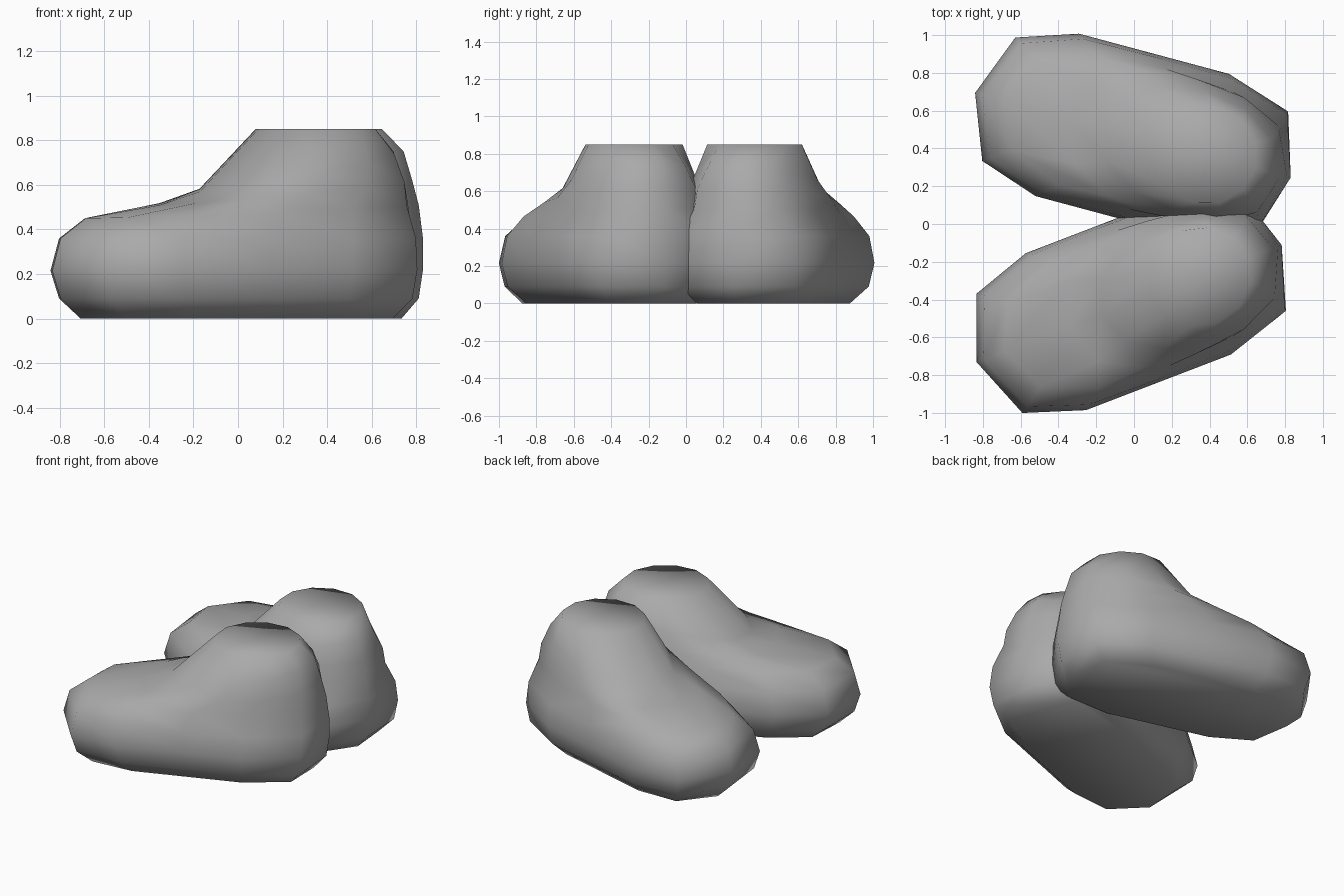
import bpy, bmesh, math
from mathutils import Matrix, Vector

cube = bpy.data.objects.get("Cube")
if cube:
    bpy.data.objects.remove(cube, do_unlink=True)

grey = bpy.data.materials.new("soft_grey")
grey.use_nodes = True
grey.diffuse_color = (0.4, 0.4, 0.4, 1)
grey.node_tree.nodes["Principled BSDF"].inputs["Base Color"].default_value = (0.4, 0.4, 0.4, 1)

# Half outline of the sole, toe to heel: (length, width), both normalised
SOLE = [(-1, 0), (-0.85, 0.76), (-0.48, 1), (0, 1), (0.47, 1), (0.88, 0.75), (1, 0)]

# Rings from sole to ankle: toe, heel, half width, toe height, heel height, roundness
RINGS = [
    (-0.90, 0.59, 0.33, 0.00, 0.00, 0.0),
    (-1.00, 0.67, 0.42, 0.09, 0.09, 0.0),
    (-1.04, 0.69, 0.445, 0.215, 0.22, 0.0),
    (-1.00, 0.69, 0.43, 0.36, 0.36, 0.1),
    (-0.88, 0.67, 0.385, 0.45, 0.51, 0.5),
    (-0.52, 0.64, 0.375, 0.51, 0.62, 0.6),
    (-0.33, 0.60, 0.325, 0.57, 0.75, 0.9),
    (-0.05, 0.50, 0.26, 0.85, 0.85, 1.0),
]


def ring_points(toe, heel, width, z_toe, z_heel, roundness):
    half = []
    for i, (s, w) in enumerate(SOLE):
        a = math.pi * i / 6
        s += (-math.cos(a) - s) * roundness
        w += (math.sin(a) - w) * roundness
        t = (s + 1) / 2
        half.append(Vector((toe + (heel - toe) * t, width * w,
                            z_toe + (z_heel - z_toe) * t)))
    other = [Vector((p.x, -p.y, p.z)) for p in half[-2:0:-1]]
    return half + other


def make_shoe(name, matrix):
    bm = bmesh.new()
    loops = [[bm.verts.new(p) for p in ring_points(*r)] for r in RINGS]
    n = len(loops[0])
    for low, high in zip(loops, loops[1:]):
        for i in range(n):
            j = (i + 1) % n
            bm.faces.new((low[i], low[j], high[j], high[i]))
    # Flat sole and slightly dished ankle top
    bm.faces.new(loops[0])
    top = bm.faces.new(loops[-1])
    middle = bmesh.ops.poke(bm, faces=[top])["verts"][0]
    middle.co.z -= 0.015
    bm.transform(matrix)
    bmesh.ops.recalc_face_normals(bm, faces=bm.faces)
    for f in bm.faces:
        f.smooth = True
    mesh = bpy.data.meshes.new(name)
    bm.to_mesh(mesh)
    bm.free()
    mesh.materials.append(grey)
    obj = bpy.data.objects.new(name, mesh)
    bpy.context.collection.objects.link(obj)


# One shoe turned out, and its mirror turned a little less
front = Matrix.Rotation(math.radians(21), 4, "Z") @ Matrix.Translation((0, -0.384, 0))
back = (Matrix.Translation((0.064, 0.054, 0)) @ Matrix.Rotation(math.radians(6), 4, "Z")
        @ Matrix.Diagonal((1, -1, 1, 1)) @ front)
make_shoe("front_shoe", front)
make_shoe("back_shoe", back)
